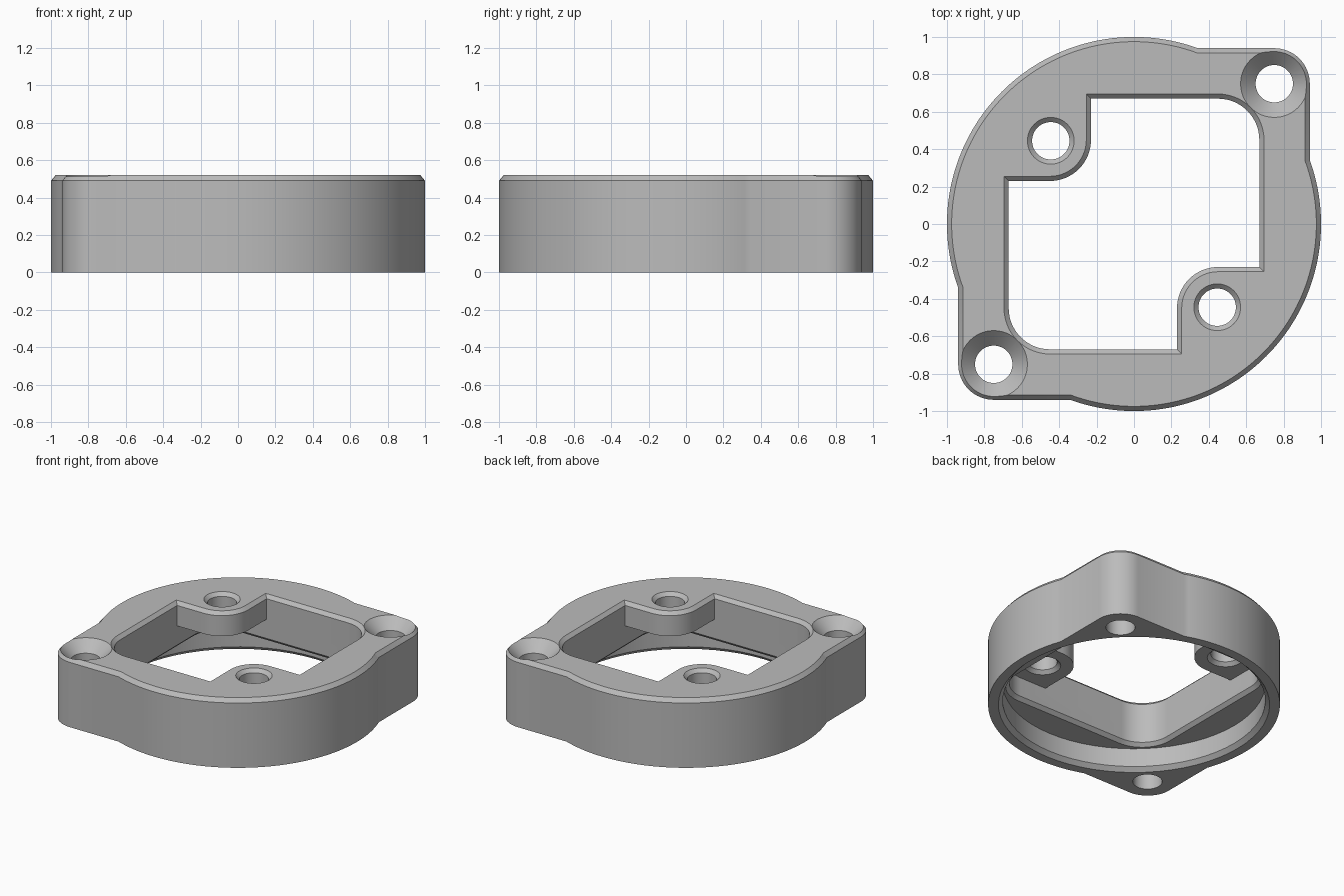
import bpy, bmesh
from math import asin, cos, sin, sqrt, radians, degrees

cube = bpy.data.objects.get("Cube")
if cube:
    bpy.data.objects.remove(cube, do_unlink=True)

HEIGHT = 0.52
LOBE = 0.75     # lobe centre in x and y
CORNER = 0.45   # pocket corner and boss centre in x and y

grey = bpy.data.materials.new("plain_grey")
grey.use_nodes = True
grey.diffuse_color = (0.5, 0.5, 0.5, 1)
grey.node_tree.nodes["Principled BSDF"].inputs["Base Color"].default_value = (0.5, 0.5, 0.5, 1)


def arc(x, y, r, start, end, steps):
    angles = [radians(start + (end - start) * i / steps) for i in range(steps + 1)]
    return [(x + r * cos(a), y + r * sin(a)) for a in angles]


def circle(x, y, r, steps=64):
    return arc(x, y, r, 0, 360, steps)[:-1]


def twice(half):
    """Complete an outline with its half-turn copy."""
    return half + [(-x, -y) for x, y in half]


def outer_outline(inset):
    r, side = 1 - inset, 0.94 - inset
    a = degrees(asin(side / r))
    lobe = arc(-LOBE, -LOBE, side - LOBE, 180, 270, 16)
    return twice(arc(0, 0, r, a, 270 - a, 72) + lobe)


def pocket_outline(grow):
    wall, boss = 0.67 + grow, 0.22 - grow
    half = arc(CORNER, CORNER, wall - CORNER, 0, 90, 16)
    half += [(boss - CORNER, wall)]
    half += arc(-CORNER, CORNER, boss, 0, -90, 16)
    half += [(-wall, CORNER - boss)]
    return twice(half)


def square_outline(grow):
    r = 0.22 + grow
    return twice(arc(CORNER, CORNER, r, 0, 90, 16) + arc(-CORNER, CORNER, r, 90, 180, 16))


def loft(name, sections):
    """Closed solid through (outline, z) sections, bottom to top."""
    bm = bmesh.new()
    rings = [[bm.verts.new((x, y, z)) for x, y in outline] for outline, z in sections]
    for low, high in zip(rings, rings[1:]):
        for i in range(len(low)):
            bm.faces.new((low[i - 1], low[i], high[i], high[i - 1]))
    bm.faces.new(rings[0][::-1])
    bm.faces.new(rings[-1])
    bmesh.ops.recalc_face_normals(bm, faces=bm.faces)
    mesh = bpy.data.meshes.new(name)
    bm.to_mesh(mesh)
    bm.free()
    mesh.materials.append(grey)
    obj = bpy.data.objects.new(name, mesh)
    bpy.context.collection.objects.link(obj)
    return obj


def hole(name, x, y, profile):
    return loft(name, [(circle(x, y, r), z) for r, z in profile])


# Body with chamfered top edge
body = loft("flange_body", [(outer_outline(0), 0), (outer_outline(0), HEIGHT - 0.03),
                            (outer_outline(0.025), HEIGHT)])

# Round recess underneath, square pocket above it, notched opening in the top
cutters = [
    hole("round_recess", 0, 0, [(0.95, -0.02), (0.9, 0.03), (0.9, 0.17)]),
    loft("square_pocket", [(square_outline(0.03), 0.165), (square_outline(0), 0.195),
                           (square_outline(0), 0.34)]),
    loft("top_opening", [(pocket_outline(0), 0.3), (pocket_outline(0), 0.495),
                         (pocket_outline(0.03), 0.525)]),
]

# Countersunk lobe holes and chamfered boss holes
for s in (1, -1):
    cutters.append(hole("lobe_hole", s * LOBE, s * LOBE,
                        [(0.1, -0.05), (0.1, 0.44), (0.18, HEIGHT), (0.19, 0.53)]))
    cutters.append(hole("boss_hole", -s * 0.445, s * 0.445,
                        [(0.135, 0.33), (0.1, 0.365), (0.1, 0.495), (0.135, 0.53)]))

bpy.context.view_layer.objects.active = body
for cutter in cutters:
    cutter.hide_render = True
    mod = body.modifiers.new(cutter.name, 'BOOLEAN')
    mod.operation = 'DIFFERENCE'
    mod.solver = 'EXACT'
    mod.object = cutter
    bpy.ops.object.modifier_apply(modifier=mod.name)
    bpy.data.objects.remove(cutter, do_unlink=True)

bpy.ops.object.select_all(action='DESELECT')
body.select_set(True)
bpy.ops.object.shade_smooth_by_angle(angle=radians(25))
